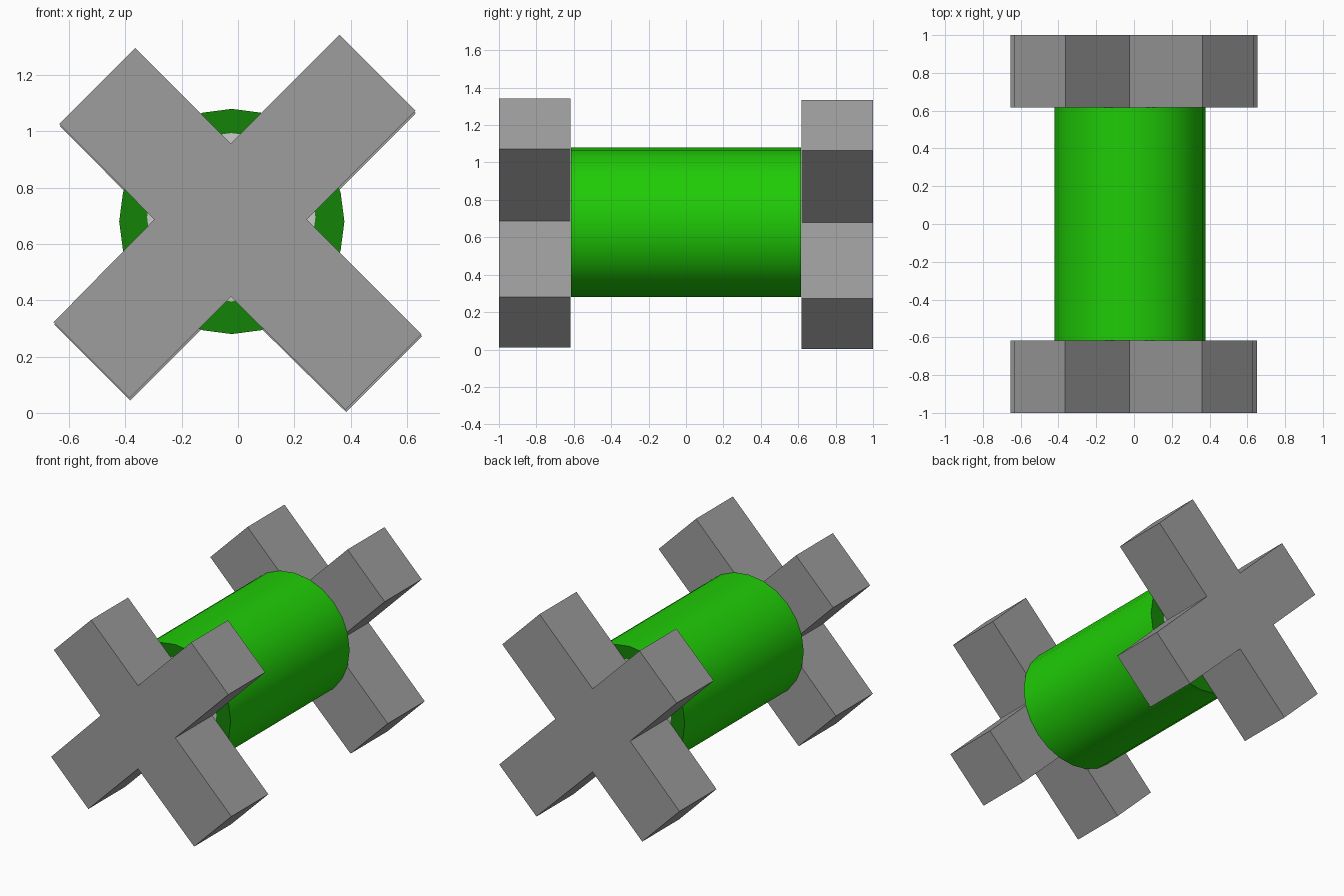
import bpy, bmesh, math

if "Cube" in bpy.data.objects:
    bpy.data.objects.remove(bpy.data.objects["Cube"])

def material(name, rgb):
    m = bpy.data.materials.new(name)
    m.diffuse_color = (*rgb, 1)
    m.use_nodes = True
    m.node_tree.nodes["Principled BSDF"].inputs["Base Color"].default_value = m.diffuse_color
    return m

def new_object(name, bm, mats):
    bmesh.ops.recalc_face_normals(bm, faces=bm.faces)
    me = bpy.data.meshes.new(name)
    bm.to_mesh(me)
    bm.free()
    ob = bpy.data.objects.new(name, me)
    bpy.context.collection.objects.link(ob)
    for m in mats:
        me.materials.append(m)
    return ob

dark_grey = material("dark_grey", (0.34, 0.34, 0.34))
green = material("green", (0.014, 0.6, 0.002))
rim_green = material("rim_green", (0.007, 0.23, 0.002))
pale = material("pale", (0.8, 0.8, 0.8))

# Slightly uneven X outline shared by both end pieces (x, z)
CROSS = [(-0.025, 0.957), (0.36, 1.343), (0.63, 1.073), (0.245, 0.687),
         (0.652, 0.28), (0.382, 0.011), (-0.025, 0.412), (-0.385, 0.052),
         (-0.655, 0.322), (-0.297, 0.687), (-0.635, 1.027), (-0.365, 1.297)]

def loft(bm, a, b):
    n = len(a)
    return [bm.faces.new((a[i], a[(i + 1) % n], b[(i + 1) % n], b[i]))
            for i in range(n)]

def cross(name, y0, y1, dx, dz):
    bm = bmesh.new()
    caps = [[bm.verts.new((x + dx, y, z + dz)) for x, z in CROSS]
            for y in (y0, y1)]
    loft(bm, *caps)
    for cap in caps:
        bm.faces.new(cap)
    new_object(name, bm, [dark_grey])

cross("front_cross", -1.0, -0.617, 0, 0)
cross("back_cross", 0.617, 1.0, 0.002, -0.008)

# Drum: 24-sided green shell, darker rims and a pale disc at each end
SIDES, HALF = 24, 0.616

def ring(bm, r, cx, cz, y):
    return [bm.verts.new((cx + r * math.cos(2 * math.pi * i / SIDES), y,
                          cz + r * math.sin(2 * math.pi * i / SIDES)))
            for i in range(SIDES)]

bm = bmesh.new()
rings = [ring(bm, 0.299, -0.024, 0.695, -HALF), ring(bm, 0.4, -0.022, 0.68, -HALF),
         ring(bm, 0.4, -0.022, 0.68, HALF), ring(bm, 0.299, -0.024, 0.695, HALF)]
for k, slot in enumerate((1, 0, 1)):
    for f in loft(bm, rings[k], rings[k + 1]):
        f.material_index = slot
for r in (rings[0], rings[-1]):
    bm.faces.new(r).material_index = 2
drum = new_object("drum", bm, [green, rim_green, pale])

# Smooth barrel, crisp rims
bpy.context.view_layer.objects.active = drum
drum.select_set(True)
bpy.ops.object.shade_smooth_by_angle(angle=math.radians(30))
